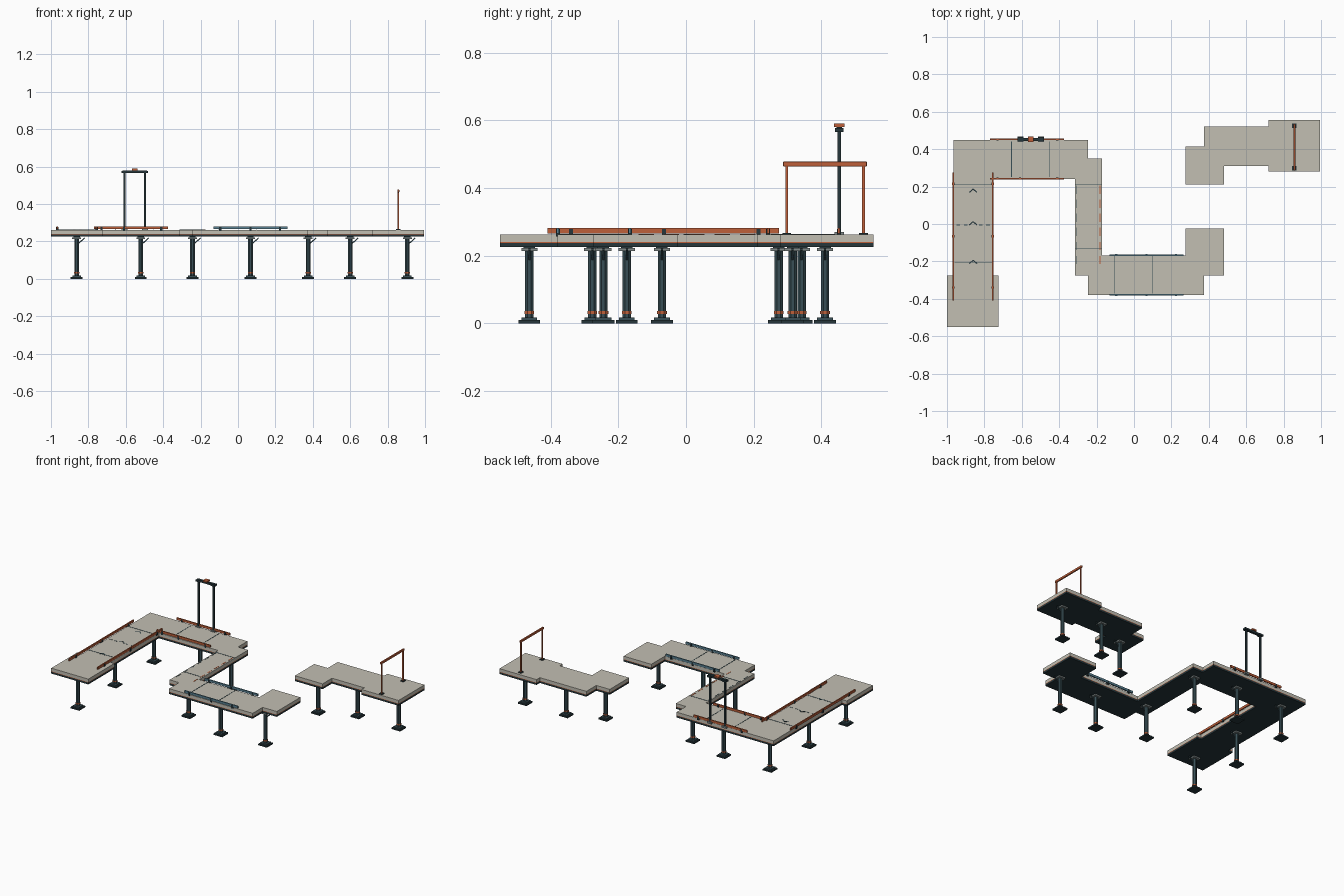
import bpy, bmesh, math
from mathutils import Matrix, Vector

if "Cube" in bpy.data.objects:
    bpy.data.objects.remove(bpy.data.objects["Cube"])


def material(name, col):
    m = bpy.data.materials.new(name)
    m.diffuse_color = (*col, 1)
    m.use_nodes = True
    m.node_tree.nodes["Principled BSDF"].inputs["Base Color"].default_value = m.diffuse_color
    return m


CONCRETE = material("warm concrete", (0.54, 0.52, 0.45))
DARK = material("dark slate", (0.019, 0.037, 0.044))
TEAL = material("slate teal", (0.04, 0.078, 0.092))
ORANGE = material("burnt orange", (0.52, 0.115, 0.042))
BLUE = material("steel blue", (0.10, 0.22, 0.29))
GREY = material("mid grey", (0.22, 0.26, 0.26))
TOP = 0.262


def finish(name, bm, mat):
    bmesh.ops.recalc_face_normals(bm, faces=bm.faces)
    me = bpy.data.meshes.new(name)
    bm.to_mesh(me)
    bm.free()
    me.materials.append(mat)
    ob = bpy.data.objects.new(name, me)
    bpy.context.collection.objects.link(ob)
    return ob


def box(name, x, y, z, mat, rot=None):
    """Box from (min, max) ranges, optionally rotated about its centre."""
    bm = bmesh.new()
    c = Vector([(a + b) / 2 for a, b in (x, y, z)])
    s = Matrix.Diagonal([b - a for a, b in (x, y, z)]).to_4x4()
    r = rot if rot else Matrix.Identity(4)
    bmesh.ops.create_cube(bm, size=1, matrix=Matrix.Translation(c) @ r @ s)
    return finish(name, bm, mat)


def cbox(name, cx, cy, sx, sy, z, mat, rot=None):
    return box(name, (cx - sx / 2, cx + sx / 2), (cy - sy / 2, cy + sy / 2), z, mat, rot)


def column(name, x, y, r, z0, z1, mat, sides=8):
    bm = bmesh.new()
    m = Matrix.Translation((x, y, (z0 + z1) / 2)) @ Matrix.Rotation(math.pi / sides, 4, 'Z')
    bmesh.ops.create_cone(bm, cap_ends=True, segments=sides, radius1=r, radius2=r,
                          depth=z1 - z0, matrix=m)
    return finish(name, bm, mat)


def slab(name, outline, z0, z1, mat):
    bm = bmesh.new()
    f = bm.faces.new([bm.verts.new((x, y, z0)) for x, y in outline])
    ext = bmesh.ops.extrude_face_region(bm, geom=[f])
    bmesh.ops.translate(bm, vec=(0, 0, z1 - z0),
                        verts=[v for v in ext["geom"] if isinstance(v, bmesh.types.BMVert)])
    return finish(name, bm, mat)


# Walkway decks: dark tray, thin orange band, concrete slab
main = [(-1, -0.55), (-0.725, -0.55), (-0.725, -0.275), (-0.755, -0.275), (-0.755, 0.24),
        (-0.315, 0.24), (-0.315, -0.275), (-0.245, -0.275), (-0.245, -0.38), (0.375, -0.38),
        (0.375, -0.275), (0.48, -0.275), (0.48, -0.025), (0.275, -0.025), (0.275, -0.168),
        (-0.17, -0.168), (-0.17, 0.35), (-0.245, 0.35), (-0.245, 0.45), (-0.965, 0.45),
        (-0.965, -0.275), (-1, -0.275)]
island = [(0.275, 0.21), (0.48, 0.21), (0.48, 0.31), (0.72, 0.31), (0.72, 0.28),
          (0.995, 0.28), (0.995, 0.555), (0.72, 0.555), (0.72, 0.52), (0.375, 0.52),
          (0.375, 0.415), (0.275, 0.415)]
for label, outline in (("main", main), ("island", island)):
    slab(label + "_deck_tray", outline, 0.226, 0.238, DARK)
    slab(label + "_deck_band", outline, 0.238, 0.241, ORANGE)
    slab(label + "_deck_slab", outline, 0.241, TOP, CONCRETE)

# Support pillars with stepped feet, collar, cap and a diagonal brace
pillars = [(-0.863, -0.463), (-0.863, -0.071), (-0.863, 0.342), (-0.52, 0.342),
           (-0.243, 0.274), (-0.243, -0.175), (0.067, -0.277), (0.375, -0.244),
           (0.375, 0.315), (0.60, 0.411), (0.905, 0.411)]
for x, y in pillars:
    cbox("pillar_foot", x, y, 0.064, 0.064, (0.0, 0.009), DARK)
    cbox("pillar_step", x, y, 0.046, 0.046, (0.009, 0.017), TEAL)
    column("pillar_shaft", x, y, 0.0135, 0.017, 0.213, TEAL)
    column("pillar_collar", x, y, 0.0155, 0.028, 0.036, ORANGE)
    cbox("pillar_cap", x, y, 0.048, 0.048, (0.213, 0.222), GREY)
    cbox("pillar_neck", x, y, 0.034, 0.034, (0.222, 0.227), DARK)
    cbox("pillar_brace", x + 0.024, y, 0.05, 0.006, (0.199, 0.205), TEAL,
         Matrix.Rotation(-math.radians(42), 4, 'Y'))

# Edge rails on short clips
W = 0.008


def rail(along, start, end, at, mat, clips):
    span, across = (start, end), (at - W / 2, at + W / 2)
    xy = (span, across) if along == 'x' else (across, span)
    box("edge_rail", *xy, (0.266, 0.281), mat)
    for c in clips:
        p = (c, at) if along == 'x' else (at, c)
        cbox("rail_clip", *p, 0.012, 0.012, (0.256, 0.278), DARK)


for x in (-0.967, -0.755):
    rail('y', -0.41, 0.275, x, ORANGE, (-0.34, -0.065, 0.215))
for y in (0.452, 0.243):
    rail('x', -0.77, -0.375, y, ORANGE, (-0.73, -0.61, -0.41))
for y in (-0.166, -0.379):
    rail('x', -0.13, 0.265, y, BLUE, (-0.095, 0.067, 0.225))

# Twin-post mast with crossbeam and orange cap
for x in (-0.607, -0.497):
    cbox("mast_foot", x, 0.453, 0.032, 0.028, (0.258, 0.270), GREY)
    cbox("mast_post", x, 0.453, 0.011, 0.011, (0.27, 0.567), DARK)
    cbox("mast_bracket", x, 0.453, 0.03, 0.025, (0.566, 0.578), DARK)
cbox("mast_beam", -0.552, 0.453, 0.13, 0.016, (0.567, 0.580), DARK)
cbox("mast_cap", -0.552, 0.453, 0.03, 0.03, (0.580, 0.590), ORANGE)

# Portal frame on the island
for y in (0.298, 0.525):
    cbox("portal_foot", 0.857, y, 0.022, 0.026, (TOP, 0.267), DARK)
    cbox("portal_post", 0.857, y, 0.008, 0.008, (0.267, 0.465), ORANGE)
beam = cbox("portal_beam", 0.857, 0.411, 0.011, 0.248, (0.463, 0.478), ORANGE)
bev = beam.modifiers.new("soft_edges", 'BEVEL')
bev.width, bev.segments = 0.003, 2


# Painted deck markings as thin plates
def mark(x, y, mat=TEAL, rot=None, name="deck_joint"):
    box(name, x, y, (TOP - 0.001, TOP + 0.0012), mat, rot)


T = 0.002
for x in (-0.655, -0.45):
    mark((x - T, x + T), (0.25, 0.44))
for x in (-0.105, 0.10):
    mark((x - T, x + T), (-0.372, -0.172))
for y in (0.21, -0.205):
    mark((-0.96, -0.76), (y - T, y + T))
for y in (0.21, -0.13):
    mark((-0.312, -0.173), (y - T, y + T))
for x in (-0.94, -0.90, -0.82, -0.78):
    mark((x - 0.01, x + 0.01), (-0.007, -0.003))

# Direction chevrons on the left walkway
for y in (0.178, 0.004, -0.203):
    for s in (-1, 1):
        cx = -0.86 + s * 0.01
        mark((cx - 0.014, cx + 0.014), (y - 0.003, y + 0.003), DARK,
             Matrix.Rotation(-s * math.radians(40), 4, 'Z'), "chevron_arm")

# Dashed lane lines on the middle walkway
for i in range(6):
    y = 0.205 - i * 0.075
    mark((-0.185, -0.179), (y - 0.045, y), ORANGE, None, "lane_dash")
    mark((-0.308, -0.304), (y - 0.045, y), TEAL, None, "lane_dash")
